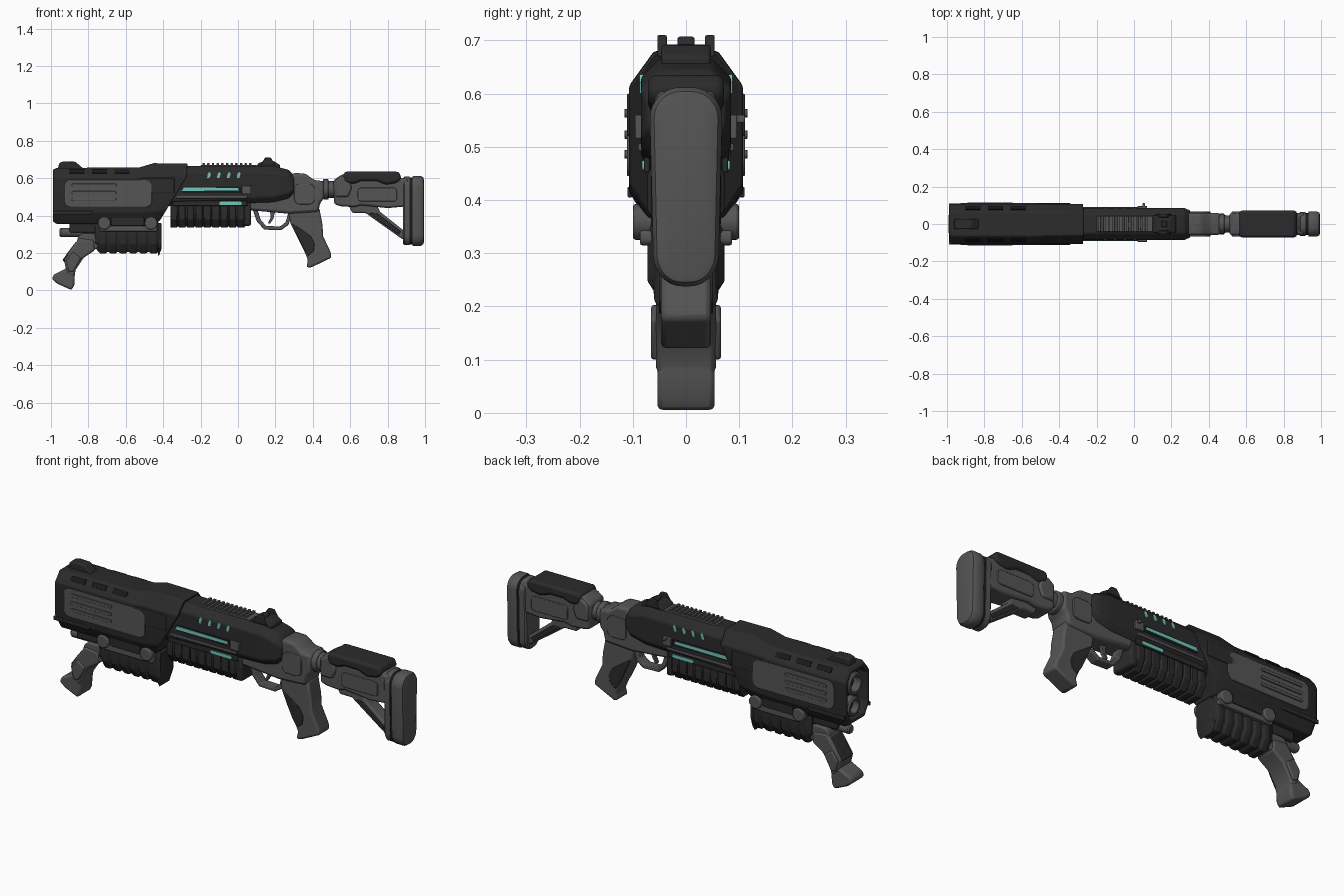
import bpy, bmesh, math

def material(name, r, g, b):
    m = bpy.data.materials.new(name)
    m.diffuse_color = (r, g, b, 1)
    return m

DARK = material("charcoal", .024, .024, .024)
GREY = material("gunmetal grey", .09, .09, .09)
BLACK = material("black", .01, .01, .01)
TEAL = material("teal glow", .16, .58, .50)

def finish(name, bm, mat, bevel=0.0, seg=2):
    bmesh.ops.recalc_face_normals(bm, faces=bm.faces[:])
    me = bpy.data.meshes.new(name)
    bm.to_mesh(me)
    bm.free()
    me.materials.append(mat)
    ob = bpy.data.objects.new(name, me)
    bpy.context.collection.objects.link(ob)
    if bevel:
        mod = ob.modifiers.new("bevel", 'BEVEL')
        mod.width, mod.segments = bevel, seg
        mod.limit_method = 'ANGLE'
    return ob

def loft(name, rings, mat, bevel=0.0, inset=None):
    bm = bmesh.new()
    loops = [[bm.verts.new(p) for p in r] for r in rings]
    n = len(loops[0])
    for a, b in zip(loops, loops[1:]):
        for i in range(n):
            j = (i + 1) % n
            bm.faces.new((a[i], a[j], b[j], b[i]))
    front = bm.faces.new(loops[0])
    bm.faces.new(loops[-1][::-1])
    if inset:  # recess the first cap
        bmesh.ops.recalc_face_normals(bm, faces=bm.faces[:])
        bmesh.ops.inset_region(bm, faces=[front], thickness=inset[0])
        bmesh.ops.inset_region(bm, faces=[front], thickness=.001, depth=-inset[1])
    return finish(name, bm, mat, bevel)

def prism(name, pts, w, mat, bevel=.006, y=0.0):
    return loft(name, [[(x, y - w, z) for x, z in pts], [(x, y + w, z) for x, z in pts]], mat, bevel)

def both(name, pts, y0, y1, mat, bevel=.003):
    for s, side in ((-1, "near"), (1, "far")):
        prism(f"{name}_{side}", pts, (y1 - y0) / 2, mat, bevel, s * (y0 + y1) / 2)

def rect(x0, x1, z0, z1):
    return [(x0, z0), (x1, z0), (x1, z1), (x0, z1)]

def rrect(x0, x1, z0, z1, r, n=6):
    out = []
    for cx, cz, a in ((x1 - r, z1 - r, 0), (x0 + r, z1 - r, 90), (x0 + r, z0 + r, 180), (x1 - r, z0 + r, 270)):
        for k in range(n + 1):
            t = math.radians(a + 90 * k / n)
            out.append((cx + r * math.cos(t), cz + r * math.sin(t)))
    return out

def octo(x, zt, zb, w, wt, ct, wb, cb, xb=None):
    half = [(wt, zt), (w, zt - ct), (w, zb + cb), (wb, zb)]
    ring = half + [(-y, z) for y, z in half[::-1]]
    xb = x if xb is None else xb
    return [(x + (xb - x) * min(1, max(0, (zt - ct - z) / (zt - ct - zb))), y, z) for y, z in ring]

def circle(x, z, r, n=24, y=0):
    return [(x, y + r * math.cos(2 * math.pi * k / n), z + r * math.sin(2 * math.pi * k / n)) for k in range(n)]

def tube(name, x0, x1, z, r, mat, hole=0.0):
    rings = [circle(x1, z, r), circle(x0 + .008, z, r), circle(x0, z, r - .006)]
    if hole:
        rings += [circle(x0, z, hole), circle(x1 - .02, z, hole)]
    return loft(name, rings, mat)

# Front shroud with recessed muzzle
o = (.107, .065, .05, .07, .06)
loft("shroud", [octo(-.99, .645, .37, .098, .058, .05, .06, .06), octo(-.97, .655, .355, *o),
                octo(-.53, .657, .355, *o), octo(-.45, .68, .36, .107, .06, .065, .07, .06),
                octo(-.27, .678, .37, .107, .06, .065, .07, .06, xb=-.42)], DARK, .005, inset=(.018, .05))
tube("upper_barrel", -.982, -.8, .555, .058, GREY, .04)
tube("lower_barrel", -.975, -.8, .435, .05, GREY, .034)

# Shroud side panels, ribs and muzzle notch plates
both("side_panel", rrect(-.93, -.46, .445, .592, .035), .10, .111, GREY)
for i, z in enumerate((.478, .515, .555)):
    both(f"panel_rib_{i}", rrect(-.89, -.65, z, z + .016, .0079), .108, .116, GREY, .002)
both("shroud_lower_trim", rect(-.99, -.78, .405, .425), .10, .110, DARK)
both("shroud_upper_trim", rect(-.52, -.34, .52, .60), .10, .111, DARK)
for s in (-1, 1):  # vents on the top chamfer
    for i, x in enumerate((-.9, -.78, -.66)):
        q = [(.076, .644), (.092, .625), (.096, .628), (.08, .648)]
        loft(f"vent_{i}_{s}", [[(a, s * y, z) for y, z in q] for a in (x, x + .08)], BLACK)
prism("front_sight", [(-.965, .645), (-.955, .683), (-.93, .69), (-.87, .688), (-.825, .65)], .028, DARK)

# Upper receiver
r = (.085, .05, .035, .06, .03)
loft("receiver", [octo(-.40, .665, .45, *r), octo(.19, .665, .47, *r),
                  octo(.27, .645, .49, *r), octo(.30, .615, .51, .072, .045, .03, .05, .03)], DARK, .006)
both("receiver_groove", rect(-.30, .03, .522, .556), .082, .0865, BLACK, 0)
both("light_strip", [(-.30, .532), (-.29, .55), (.0, .548), (.005, .534)], .084, .089, TEAL, 0)
both("receiver_trim", rect(-.33, .05, .492, .506), .08, .09, GREY)
for i in range(4):
    x = -.165 + i * .053
    both(f"light_slit_{i}", [(x, .6), (x + .012, .6), (x + .02, .622), (x + .012, .636), (x + .002, .62)], .08, .0875, TEAL, 0)
both("charging_block", rect(.02, .07, .515, .56), .08, .096, GREY)
prism("bolt_lever", rect(.045, .06, .545, .56), .016, GREY, .003, .095)

# Top rail and rear sight
prism("rail_base", rect(-.2, .1, .655, .67), .042, GREY, .003)
for i in range(11):
    prism(f"rail_tooth_{i}", rect(-.19 + i * .025, -.177 + i * .025, .665, .68), .04, GREY, .002)
prism("rear_sight_base", [(.09, .655), (.11, .68), (.14, .692), (.19, .692), (.225, .67), (.225, .65)], .046, DARK)
both("rear_sight_wing", [(.12, .67), (.145, .71), (.175, .71), (.2, .67)], .036, .054, DARK)
prism("rear_sight_post", [(.145, .68), (.15, .707), (.17, .707), (.18, .68)], .016, DARK, .004)

# Lower magazine tube with ribs
mag = []
for i in range(9):
    x = -.36 + i * .045
    for dx, d in ((0, 0), (.032, 0), (.036, .007), (.041, .007)):
        mag.append(octo(x + dx, .47, .335 + d, .072 - d, .06, .02, .04, .045))
loft("magazine_tube", mag, DARK, .002)
both("magazine_trim", rect(-.35, .05, .452, .48), .068, .079, DARK)
both("lower_light", rrect(-.1, .02, .456, .474, .006), .076, .083, TEAL, 0)
prism("magazine_cap", rect(.03, .07, .345, .47), .066, DARK, .012)

# Pump grip under the shroud with its side rails and bolts
pump = [octo(-.765, .36, .23, .055, .05, .02, .03, .03)]
for i in range(6):
    x = -.745 + i * .054
    for dx, d in ((0, .008), (.01, 0), (.036, 0), (.046, .008)):
        pump.append(octo(x + dx, .37, .197 + d, .072 - d, .06, .02, .04, .05))
pump += [octo(-.425, .36, .18, .06, .05, .02, .04, .03), octo(-.41, .36, .22, .055, .05, .02, .03, .03)]
loft("pump_grip", pump, DARK, .002)
both("pump_rail", rrect(-.74, -.43, .315, .345, .012), .06, .086, GREY)
both("pump_rail_upper", rrect(-.68, -.5, .345, .39, .012), .06, .09, DARK)
for i, x in enumerate((-.715, -.465)):
    both(f"pump_bolt_{i}", rrect(x - .034, x + .034, .325, .393, .0335), .06, .1, GREY, .006)
tube("guide_rod", -.955, -.72, .31, .024, GREY)
prism("rod_mount", rect(-.9, -.74, .31, .37), .045, DARK)

# Folded front leg and foot
prism("leg_joint", rrect(-.86, -.74, .215, .305, .04), .05, GREY)
prism("front_leg", [(-.85, .28), (-.895, .215), (-.93, .16), (-.915, .09), (-.875, .07), (-.868, .11),
                    (-.825, .175), (-.765, .215), (-.77, .27)], .056, GREY, .01)
both("leg_plate", [(-.885, .205), (-.92, .155), (-.905, .1), (-.88, .1), (-.84, .175)], .05, .066, GREY, .006)
prism("leg_pad", [(-.865, .262), (-.905, .21), (-.94, .16), (-.925, .15), (-.885, .2), (-.85, .25)], .04, DARK)
prism("foot", [(-.915, .12), (-.985, .085), (-.995, .06), (-.965, .035), (-.89, .002), (-.875, .03), (-.872, .1)],
      .054, GREY, .01)

# Rear frame, trigger and guard
prism("rear_frame", [(.05, .43), (.05, .485), (.2, .495), (.27, .53), (.29, .628), (.36, .625), (.41, .588),
                     (.46, .585), (.46, .49), (.44, .47), (.43, .42), (.27, .41)], .06, GREY, .014)
both("frame_plate", rrect(.3, .41, .46, .57, .03), .05, .067, GREY)
prism("trigger_guard", [(.08, .43), (.10, .37), (.14, .325), (.23, .322), (.27, .35), (.29, .42), (.27, .42),
                        (.255, .365), (.225, .342), (.15, .344), (.12, .38), (.105, .43)], .025, GREY, .004)
prism("trigger", [(.17, .43), (.175, .39), (.16, .36), (.172, .357), (.19, .385), (.2, .43)], .01, GREY, .002)

# Pistol grip
prism("pistol_grip", [(.27, .43), (.28, .36), (.315, .29), (.35, .22), (.375, .16), (.365, .125), (.385, .12),
                      (.50, .175), (.495, .205), (.455, .29), (.452, .35), (.435, .44)], .047, GREY, .016)
both("grip_panel", [(.287, .36), (.32, .285), (.35, .222), (.375, .185), (.405, .21), (.41, .25), (.39, .29),
                    (.34, .325)], .038, .051, DARK)

# Stock tube and body
loft("stock_tube", [circle(.42, .54, .046), circle(.56, .54, .046)], GREY)
loft("stock_collar", [circle(.455, .54, .055), circle(.485, .54, .055)], GREY, .005)
prism("stock_body", [(.515, .46), (.51, .59), (.555, .62), (.86, .62), (.87, .6), (.91, .595), (.91, .45), (.8, .44),
                     (.66, .455), (.62, .445), (.55, .45)], .058, GREY, .016)
prism("stock_shoulder", [(.52, .5), (.52, .585), (.555, .61), (.585, .61), (.61, .55), (.59, .5)], .068, GREY, .01)
prism("cheek_rest", [(.56, .61), (.57, .635), (.86, .635), (.875, .6), (.85, .575), (.79, .565), (.74, .585),
                     (.66, .585), (.62, .57), (.57, .575)], .071, DARK, .014)
both("stock_plate", rrect(.64, .85, .475, .55, .02), .05, .064, GREY)
prism("stock_strut", [(.59, .46), (.61, .415), (.68, .415), (.87, .28), (.91, .26), (.91, .32), (.88, .325),
                      (.76, .42), (.74, .46)], .035, GREY, .008)
both("strut_inlay", [(.70, .412), (.86, .298), (.87, .315), (.74, .415)], .03, .038, DARK)

# Butt plate: frame, dark seam and rounded pad
def butt(x, g, lean=0.0):
    pts = rrect(-.068 + g, .068 - g, .238 + g, .612 - g, .058 - g, 8)
    return [(x + lean * abs(z - .425), y * (1 - .12 * max(0, .5 - z) / .26), z) for y, z in pts]

loft("butt_frame", [butt(.882, .012), butt(.89, .004), butt(.918, .004)], GREY)
loft("butt_seam", [butt(.915, .008), butt(.938, .008)], BLACK)
loft("butt_pad", [butt(.932, .003), butt(.938, 0), butt(.978, 0), butt(.992, .008, -.01), butt(1.0, .02, -.04)], GREY)

bpy.ops.object.select_all(action='SELECT')
bpy.context.view_layer.objects.active = bpy.data.objects["shroud"]
bpy.ops.object.shade_smooth_by_angle(angle=math.radians(35))
